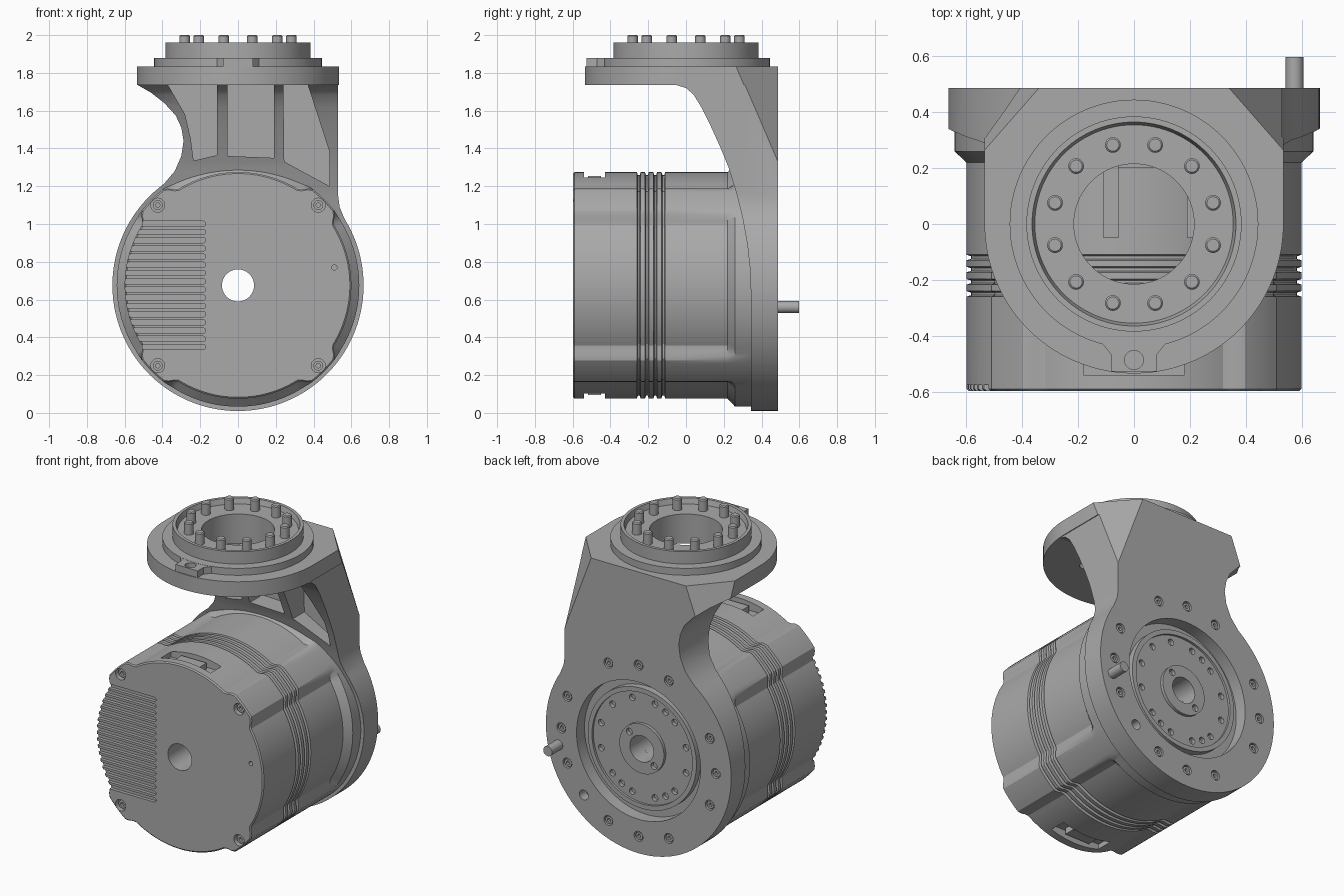
import bpy, bmesh
from math import sin, cos, pi, radians, degrees
from mathutils import Vector

if "Cube" in bpy.data.objects:
    bpy.data.objects.remove(bpy.data.objects["Cube"])

AXIS_Z = 0.675   # height of the motor axis
BACK = 0.487     # rear face of the bracket
TOP = 1.835      # top face of the flange

grey = bpy.data.materials.new("machined grey")
grey.use_nodes = True
colour = (0.4, 0.4, 0.4, 1)
grey.diffuse_color = colour
grey.node_tree.nodes["Principled BSDF"].inputs["Base Color"].default_value = colour


def finish(name, bm):
    bmesh.ops.recalc_face_normals(bm, faces=bm.faces)
    mesh = bpy.data.meshes.new(name)
    bm.to_mesh(mesh)
    bm.free()
    mesh.materials.append(grey)
    ob = bpy.data.objects.new(name, mesh)
    bpy.context.collection.objects.link(ob)
    return ob


def loft(name, rings, closed=False):
    """Skin equal rings of points; cap the ends or close the loop."""
    bm = bmesh.new()
    rows = [[bm.verts.new(p) for p in ring] for ring in rings]
    pairs = list(zip(rows, rows[1:])) + ([(rows[-1], rows[0])] if closed else [])
    for a, b in pairs:
        for i in range(len(a)):
            j = (i + 1) % len(a)
            bm.faces.new((a[i], a[j], b[j], b[i]))
    if not closed:
        bm.faces.new(rows[0])
        bm.faces.new(rows[-1])
    return finish(name, bm)


def place(axis, u, v, h):
    return {"x": (h, u, v), "y": (u, h, v), "z": (u, v, h)}[axis]


def prism(name, pts, axis, a, b):
    return loft(name, [[place(axis, u, v, h) for u, v in pts] for h in (a, b)])


def circle(u, v, r, n=32, start=0.0, sweep=360.0):
    full = sweep == 360.0
    steps = n if full else n - 1
    return [(u + r * cos(radians(start + sweep * i / steps)),
             v + r * sin(radians(start + sweep * i / steps))) for i in range(n)]


def rod(name, axis, u, v, r, a, b, n=32):
    return prism(name, circle(u, v, r, n), axis, a, b)


def lathe(name, profile, axis, v=0.0, n=96):
    return loft(name, [[place(axis, *p, h) for p in circle(0, v, r, n)]
                       for r, h in profile], closed=True)


def activate(ob):
    bpy.ops.object.select_all(action="DESELECT")
    ob.select_set(True)
    bpy.context.view_layer.objects.active = ob


def boolean(ob, tools, operation="DIFFERENCE"):
    for tool in tools:
        mod = ob.modifiers.new("cut", "BOOLEAN")
        mod.operation, mod.solver, mod.object = operation, "EXACT", tool
        activate(ob)
        bpy.ops.object.modifier_apply(modifier=mod.name)
        bpy.data.objects.remove(tool)


def polar(r, deg):
    return r * cos(radians(deg)), AXIS_Z + r * sin(radians(deg))


# Motor housing: round section with four diagonal bosses and ring grooves
def housing_ring(y, radius, boss):
    ring = []
    for i in range(180):
        a = 2 * pi * i / 180
        off = abs(degrees(a) % 90 - 45)
        t = min(1, max(0, (13 - off) / 6))
        r = radius + boss * t * t * (3 - 2 * t)
        ring.append((r * cos(a), y, AXIS_Z + r * sin(a)))
    return ring


stations = [(-0.597, 0.592, 0.045), (-0.59, 0.6, 0.045)]
for g in (-0.25, -0.207, -0.163, -0.12):
    stations += [(g - 0.01, 0.6, 0.045), (g - 0.005, 0.584, 0.045),
                 (g + 0.005, 0.584, 0.045), (g + 0.01, 0.6, 0.045)]
stations += [(0.22, 0.6, 0.045), (0.26, 0.642, 0.003), (0.345, 0.642, 0.003)]
housing = loft("motor_housing", [housing_ring(*s) for s in stations])

cuts = [rod("bore", "y", 0, AXIS_Z, 0.085, -1, 1, 48),
        rod("pin_hole", "y", 0.51, 0.77, 0.014, -1, -0.56, 16)]
for i in range(16):   # cooling slots, open at the rim
    z = AXIS_Z + (i - 7.5) * 0.0435
    end = circle(-0.185, z, 0.014, 9, -90, 180)
    cuts.append(prism("vent", [(-0.8, z - 0.014)] + end + [(-0.8, z + 0.014)],
                      "y", -0.7, -0.575))
for sx in (-1, 1):
    for sz in (-1, 1):
        cuts.append(rod("counterbore", "y", sx * 0.425, AXIS_Z + sz * 0.425,
                        0.037, -1, -0.565, 24))
for s in (-1, 1):   # connector windows above and below
    a, b = AXIS_Z + s * 0.54, AXIS_Z + s * 0.8
    cuts.append(prism("window", [(-0.18, -0.54), (0.18, -0.54), (0.18, -0.43),
                                 (-0.18, -0.43)], "z", min(a, b), max(a, b)))
boolean(housing, cuts)
for s in (-1, 1):
    z = AXIS_Z + s * 0.555
    prism("connector", [(-0.09, -0.52), (0.09, -0.52), (0.09, -0.45), (-0.09, -0.45)],
          "z", z - 0.025, z + 0.025)


# Socket screws
def screw(name, u, v, r, face, direction):
    d = direction
    lathe_pts = [(r * 0.45, face - d * 0.02), (r * 0.45, face), (r, face), (r, face - d * 0.02)]
    ob = lathe(name, lathe_pts, "y", 0, 20)
    ob.location = (u, 0, v)


for sx in (-1, 1):
    for sz in (-1, 1):
        screw("front_screw", sx * 0.425, AXIS_Z + sz * 0.425, 0.026, -0.58, -1)

# Output rotor with hub, seen in the bracket bore
rotor = lathe("output_rotor", [(0.085, 0.3), (0.085, 0.455), (0.16, 0.455), (0.16, 0.435),
                               (0.36, 0.435), (0.36, 0.45), (0.39, 0.45), (0.39, 0.405),
                               (0.46, 0.405), (0.46, 0.3)], "y", AXIS_Z)
holes = [rod("hole", "y", *polar(0.315, 30 * i + 15), 0.021, 0.41, 0.6, 16) for i in range(12)]
holes += [rod("hole", "y", *polar(0.315, d), 0.021, 0.41, 0.6, 16) for d in (120, 240, 300)]
holes += [rod("hole", "y", *polar(0.125, d), 0.022, 0.43, 0.6, 16) for d in (45, 225)]
boolean(rotor, holes)

# Bracket: front outline crossed with a curved side profile
outline = [(-0.53, 1.735), (-0.46, 1.695), (-0.39, 1.64), (-0.33, 1.575), (-0.3, 1.51),
           (-0.288, 1.44), (-0.3, 1.36), (-0.335, 1.28), (-0.39, 1.215)]
outline += circle(0, AXIS_Z, 0.665, 90, 132, 260)
outline += [(0.538, 1.09), (0.53, 1.15), (0.53, 1.735)]
bracket = prism("bracket", outline, "y", -0.1, BACK)
side = [(-0.05, 1.8), (-0.05, 1.735), (0, 1.72), (0.04, 1.685), (0.08, 1.62), (0.13, 1.52),
        (0.18, 1.41), (0.225, 1.3), (0.265, 1.17), (0.3, 1.03), (0.325, 0.89), (0.338, 0.77),
        (0.343, 0.65), (0.343, -0.1), (0.6, -0.1), (0.6, 1.8)]
boolean(bracket, [prism("side", side, "x", -0.9, 0.9)], "INTERSECT")

pockets = [[(-0.37, 1.735), (-0.11, 1.735), (-0.11, 1.365), (-0.235, 1.335), (-0.25, 1.45),
            (-0.28, 1.58)],
           [(-0.055, 1.735), (0.19, 1.735), (0.19, 1.35), (-0.055, 1.36)],
           [(0.24, 1.735), (0.37, 1.735), (0.485, 1.38), (0.485, 1.2), (0.245, 1.33)]]
cuts = [prism("pocket", p, "y", -0.3, 0.33) for p in pockets]
cuts.append(rod("bearing_bore", "y", 0, AXIS_Z, 0.445, 0, 0.7, 96))
screw_angles = [q + d for q in (0, 90, 180, 270) for d in (-23, 0, 23)]
cuts += [rod("counterbore", "y", *polar(0.555, d), 0.032, 0.465, 0.7, 20) for d in screw_angles]
cuts.append(rod("dowel_hole", "y", *polar(0.555, 315), 0.032, 0.42, 0.7, 20))
boolean(bracket, cuts)
for d in screw_angles:
    screw("bracket_screw", *polar(0.555, d), 0.025, 0.48, 1)

# Flange plate with a rounded front
plan = circle(0, 0, 0.535, 60, 180, 180) + [(0.535, BACK), (-0.535, BACK)]
flange = prism("flange", plan, "z", 1.735, TOP)
boolean(flange, [rod("bore", "z", 0, 0, 0.215, 1, 3, 96)] +
        [rod("hole", "z", *[0.29 * f(radians(30 * i + 15)) for f in (cos, sin)],
             0.032, 1.6, 1.775, 20) for i in range(12)])


# Slanted rear corners, cut from both flange and bracket
def corner_cutter(s):
    tri = [Vector(p) for p in ((s * 0.53, 0.27, TOP), (s * 0.34, BACK, TOP), (s * 0.53, BACK, 1.33))]
    mid = sum(tri, Vector()) / 3
    normal = (tri[1] - tri[0]).cross(tri[2] - tri[0]).normalized()
    if normal.y < 0:
        normal.negate()
    bm = bmesh.new()
    v = [bm.verts.new(mid + (p - mid) * 4) for p in tri] + [bm.verts.new(mid + normal * 2)]
    bmesh.ops.convex_hull(bm, input=v)
    return finish("corner", bm)


for part in (flange, bracket):
    boolean(part, [corner_cutter(s) for s in (-1, 1)])

# Stepped mounting ring with recessed face, key tab and bolts
lathe("mounting_ring", [(0.215, 1.8), (0.215, 1.925), (0.355, 1.925), (0.365, 1.96), (0.385, 1.96),
                        (0.385, 1.88), (0.445, 1.88), (0.445, 1.8)], "z")
tab = prism("key_tab", [(-0.08, -0.528), (0.08, -0.528), (0.08, -0.47), (0.12, -0.42),
                        (-0.12, -0.42), (-0.08, -0.47)], "z", 1.8, 1.879)
boolean(tab, [rod("hole", "z", 0, -0.487, 0.034, 1.85, 2, 24)])
for i in range(12):
    a = radians(30 * i + 15)
    x, y = 0.293 * cos(a), 0.293 * sin(a)
    loft("mounting_bolt", [[place("z", *p, h) for p in circle(x, y, r, 20)]
                           for r, h in ((0.028, 1.9), (0.028, 1.994), (0.022, 2.0))])

# Locating pin on the back
rod("locating_pin", "y", 0.575, 0.56, 0.032, 0.4, 0.597, 24)

for ob in [o for o in bpy.context.scene.objects if o.type == "MESH"]:
    activate(ob)
    bpy.ops.object.shade_smooth_by_angle(angle=radians(25))
